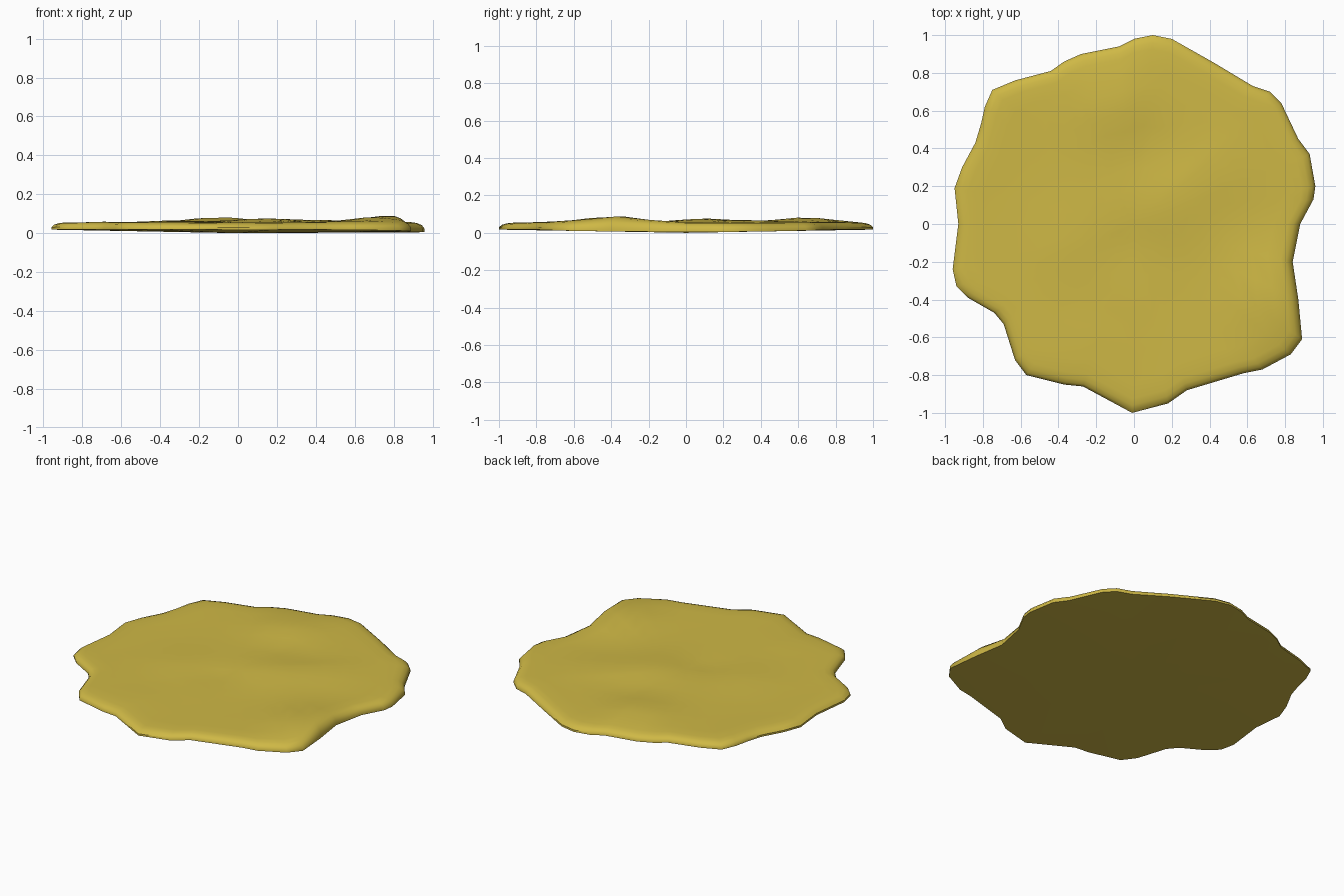
import bpy, bmesh, math

if "Cube" in bpy.data.objects:
    bpy.data.objects.remove(bpy.data.objects["Cube"])

# Wavy outline of the flat puddle, anticlockwise from the right
OUTLINE = [
    (.96, .2), (.93, .37), (.87, .45), (.78, .64), (.72, .7), (.63, .73), (.43, .85),
    (.2, .98), (.1, 1), (0, .98), (-.08, .94), (-.28, .9), (-.37, .86), (-.44, .81),
    (-.63, .76), (-.75, .71), (-.79, .62), (-.81, .53), (-.84, .43), (-.91, .3),
    (-.95, .19), (-.93, 0), (-.96, -.24), (-.94, -.33), (-.88, -.39), (-.74, -.47),
    (-.69, -.53), (-.63, -.72), (-.57, -.8), (-.37, -.85), (-.27, -.86), (-.01, -1),
    (.18, -.95), (.28, -.88), (.58, -.79), (.68, -.77), (.83, -.69), (.89, -.61),
    (.87, -.4), (.84, -.2), (.88, 0), (.95, .13)]

# Soft bumps on the top: x, y, height, radius
BUMPS = [(.75, -.38, .034, .2), (-.1, .64, .03, .2), (.15, .1, .018, .22),
         (.45, .3, .012, .2), (-.35, -.1, .008, .2), (-.25, -.65, .006, .15),
         (.2, .42, -.008, .13), (-.05, -.12, -.008, .15)]

# Rings from the rim inwards: scale, share of the full height
RINGS = [(1, 0), (1, .32), (.985, .68), (.96, .9), (.925, 1), (.84, 1), (.74, 1), (.63, 1),
         (.52, 1), (.41, 1), (.3, 1), (.19, 1), (.09, 1)]


def top_height(x, y):
    z = .056 + .003 * math.sin(5 * x + 2) * math.cos(4 * y)
    for bx, by, h, r in BUMPS:
        z += h * math.exp(-((x - bx) ** 2 + (y - by) ** 2) / r ** 2)
    return z


def base_height(x, y):
    return .011 + .008 * math.sin(2.2 * y * y - x) if abs(y) < .95 else .017


bm = bmesh.new()
n = len(OUTLINE)
rings = []
for scale, share in RINGS:
    ring = []
    for ox, oy in OUTLINE:
        x, y = ox * scale, oy * scale
        low = max(0, base_height(ox, oy))
        ring.append(bm.verts.new((x, y, low + (top_height(x, y) - low) * share)))
    rings.append(ring)

# Rounded lip and bumpy top
for a, b in zip(rings, rings[1:]):
    for i in range(n):
        j = (i + 1) % n
        bm.faces.new((a[i], a[j], b[j], b[i]))
top = bm.verts.new((0, 0, top_height(0, 0)))
bottom = bm.verts.new((0, 0, 0))
for i in range(n):
    j = (i + 1) % n
    bm.faces.new((rings[-1][i], rings[-1][j], top))
    bm.faces.new((rings[0][j], rings[0][i], bottom))
bmesh.ops.recalc_face_normals(bm, faces=bm.faces)

mesh = bpy.data.meshes.new("puddle")
bm.to_mesh(mesh)
bm.free()
puddle = bpy.data.objects.new("puddle", mesh)
bpy.context.collection.objects.link(puddle)

mat = bpy.data.materials.new("mustard_yellow")
mat.diffuse_color = (.62, .48, .06, 1)
mat.use_nodes = True
mat.node_tree.nodes["Principled BSDF"].inputs["Base Color"].default_value = mat.diffuse_color
mesh.materials.append(mat)

bpy.context.view_layer.objects.active = puddle
puddle.select_set(True)
bpy.ops.object.shade_smooth_by_angle(angle=math.radians(45))
